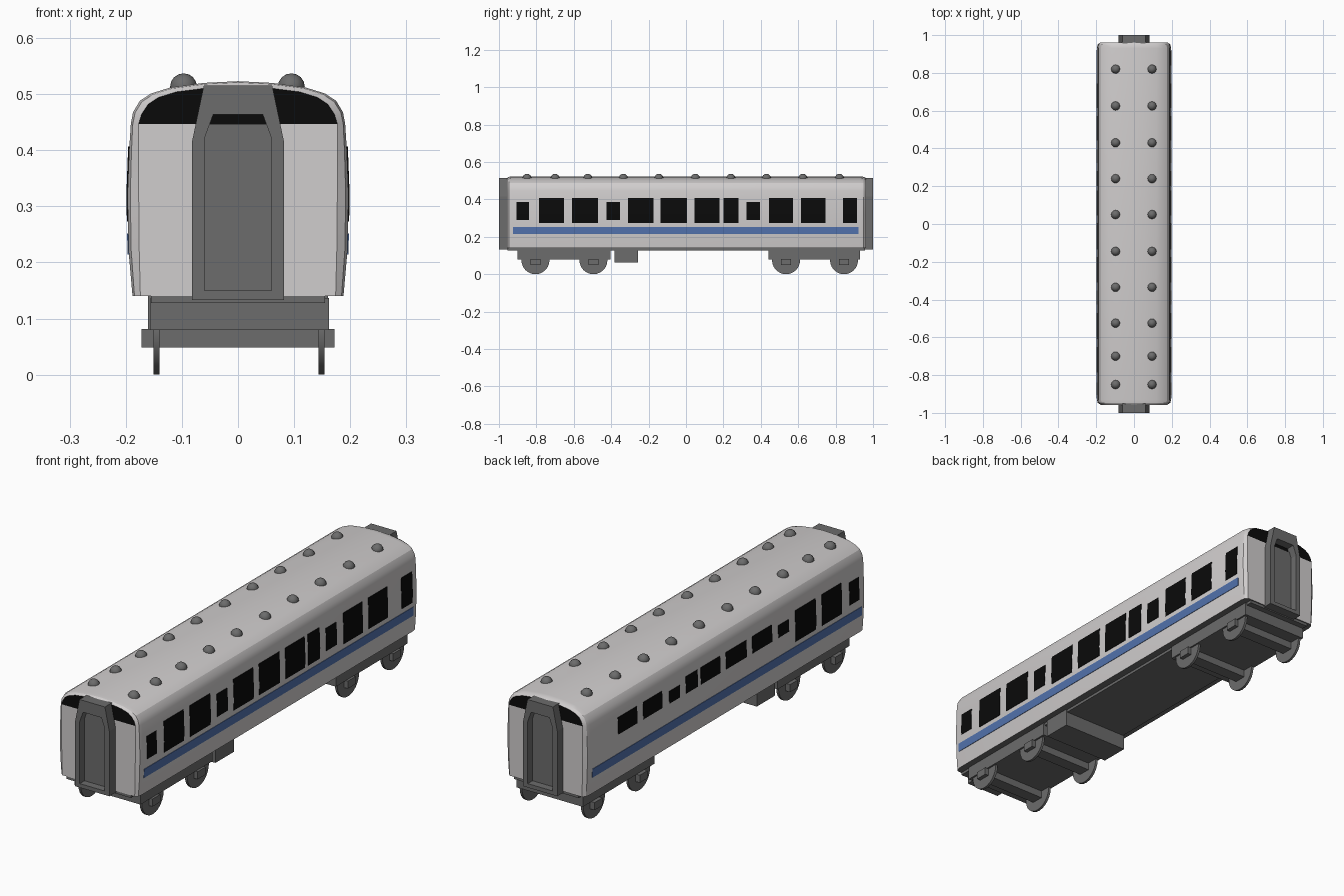
import bpy, bmesh, math

if "Cube" in bpy.data.objects:
    bpy.data.objects.remove(bpy.data.objects["Cube"])


def material(name, rgb):
    m = bpy.data.materials.new(name)
    m.diffuse_color = (*rgb, 1)
    m.use_nodes = True
    m.node_tree.nodes["Principled BSDF"].inputs["Base Color"].default_value = m.diffuse_color
    return m


PAINT = material("light_grey_paint", (0.63, 0.61, 0.61))
METAL = material("dark_grey_metal", (0.15, 0.15, 0.15))
GLASS = material("black_glass", (0.003, 0.003, 0.003))
BLUE = material("blue_stripe", (0.085, 0.17, 0.42))


def finish(bm, name, mats, smooth=None):
    bmesh.ops.recalc_face_normals(bm, faces=bm.faces)
    me = bpy.data.meshes.new(name)
    bm.to_mesh(me)
    bm.free()
    for m in mats:
        me.materials.append(m)
    ob = bpy.data.objects.new(name, me)
    bpy.context.collection.objects.link(ob)
    if smooth:
        bpy.ops.object.select_all(action='DESELECT')
        ob.select_set(True)
        bpy.context.view_layer.objects.active = ob
        bpy.ops.object.shade_smooth_by_angle(angle=math.radians(smooth))
    return ob


def ring(bm, pts, y):
    return [bm.verts.new((x, y, z)) for x, z in pts]


def bridge(bm, a, b):
    n = len(a)
    return [bm.faces.new((a[i], a[(i + 1) % n], b[(i + 1) % n], b[i])) for i in range(n)]


def prism(bm, pts, y0, y1):
    a, b = ring(bm, pts, y0), ring(bm, pts, y1)
    bridge(bm, a, b)
    bm.faces.new(a)
    bm.faces.new(b)


def box(bm, x0, x1, y0, y1, z0, z1):
    prism(bm, [(x0, z0), (x1, z0), (x1, z1), (x0, z1)], y0, y1)


def mirrored(half):
    """Close a right-hand outline with its mirror image."""
    return half + [(-x, z) for x, z in reversed(half) if x > 0]


# Car body: one cross-section, drawn in slightly at both ends
SIDE = [(0.188, 0.14), (0.195, 0.22), (0.197, 0.32), (0.194, 0.40), (0.191, 0.447),
        (0.187, 0.468), (0.175, 0.488), (0.155, 0.501), (0.12, 0.512), (0.06, 0.520), (0, 0.523)]
END = [(0.174, 0.14), (0.176, 0.22), (0.177, 0.32), (0.177, 0.40), (0.177, 0.447),
       (0.172, 0.464), (0.160, 0.482), (0.142, 0.494), (0.11, 0.504), (0.055, 0.511), (0, 0.514)]
MID = [((3 * a + b) / 4, (3 * c + d) / 4) for (a, c), (b, d) in zip(SIDE, END)]
bm = bmesh.new()
rings = [ring(bm, mirrored(p), y) for p, y in
         ((END, -0.957), (MID, -0.947), (SIDE, -0.93), (SIDE, 0.93), (MID, 0.95), (END, 0.962))]
for a, b in zip(rings, rings[1:]):
    bridge(bm, a, b)[-1].material_index = 1        # underside
for r in (rings[0], rings[-1]):
    n = len(r)
    bm.faces.new(r[:5] + r[n - 5:])                # painted end wall
    bm.faces.new(r[4:n - 4]).material_index = 2    # black band above it
finish(bm, "car_body", [PAINT, METAL, GLASS], 25)


def side_x(z):
    for (xa, za), (xb, zb) in zip(SIDE, SIDE[1:]):
        if za <= z <= zb:
            return xa + (xb - xa) * (z - za) / (zb - za)


def side_plate(bm, s, y0, y1, z0, z1):
    """Thin plate following the curve of the side wall."""
    zs = [z0] + [z for _, z in SIDE if z0 < z < z1] + [z1]
    outer = [(s * (side_x(z) + 0.002), z) for z in zs]
    inner = [(s * (side_x(z) - 0.002), z) for z in reversed(zs)]
    prism(bm, outer + inner, y0, y1)


# Side windows: (start, end, is small)
WINDOWS = [(-0.905, -0.84, 1), (-0.787, -0.652, 0), (-0.61, -0.47, 0), (-0.425, -0.353, 1),
           (-0.31, -0.175, 0), (-0.135, 0.005, 0), (0.045, 0.178, 0), (0.20, 0.28, 0),
           (0.323, 0.395, 1), (0.443, 0.573, 0), (0.615, 0.745, 0), (0.84, 0.915, 0)]
for s, label in ((1, "right"), (-1, "left")):
    bm = bmesh.new()
    for y0, y1, small in WINDOWS:
        z0, z1 = (0.289, 0.387) if small else (0.273, 0.407)
        if s < 0:                                  # left panes show only their upper part
            if y0 > 0.8:
                continue
            if y0 > -0.6:
                z0 = 0.335
        side_plate(bm, s, y0, y1, z0, z1)
    finish(bm, label + "_windows", [GLASS])
    bm = bmesh.new()
    side_plate(bm, s, -0.925, 0.922, 0.214, 0.252)
    finish(bm, label + "_stripe", [BLUE])

# Gangway frames with a recessed door at each end
OUTER = mirrored([(0.082, 0.133), (0.082, 0.415), (0.061, 0.515)])
INNER = mirrored([(0.060, 0.150), (0.060, 0.420), (0.044, 0.464)])
DOOR = mirrored([(0.061, 0.149), (0.061, 0.420), (0.052, 0.447)])
for s, label in ((-1, "front"), (1, "back")):
    bm = bmesh.new()
    ob_, ib = ring(bm, OUTER, s * 0.95), ring(bm, INNER, s * 0.95)
    of, inf = ring(bm, OUTER, s), ring(bm, INNER, s)
    for a, b in ((ob_, of), (of, inf), (inf, ib), (ib, ob_)):
        bridge(bm, a, b)
    finish(bm, label + "_gangway", [METAL])
    bm = bmesh.new()
    prism(bm, DOOR, s * 0.955, s * 0.967)
    finish(bm, label + "_gangway_door", [METAL])

# Roof vents: two rows of low domes
bm = bmesh.new()
for y in (0.82, 0.625, 0.43, 0.24, 0.05, -0.145, -0.335, -0.525, -0.70, -0.85):
    for x in (-0.097, 0.095):
        made = bmesh.ops.create_uvsphere(bm, u_segments=12, v_segments=8, radius=0.024)
        bmesh.ops.translate(bm, verts=made["verts"], vec=(x, y, 0.513))
finish(bm, "roof_vents", [METAL], 40)

# Floor slab and equipment box
bm = bmesh.new()
box(bm, -0.155, 0.155, -0.955, 0.957, 0.128, 0.142)
finish(bm, "underframe", [METAL])
bm = bmesh.new()
box(bm, -0.16, 0.16, -0.383, -0.257, 0.063, 0.14)
finish(bm, "equipment_box", [METAL])

# Bogies: frame, axle beams and thin wheels
for label, y0, y1, axles in (("front", -0.90, -0.405, (-0.805, -0.495)),
                             ("back", 0.44, 0.93, (0.535, 0.845))):
    bm = bmesh.new()
    box(bm, -0.156, 0.162, y0, y1, 0.08, 0.137)
    finish(bm, label + "_bogie_frame", [METAL])
    bm = bmesh.new()
    for y in axles:
        box(bm, -0.172, 0.172, y - 0.027, y + 0.027, 0.048, 0.081)
    finish(bm, label + "_axle_beams", [METAL])
    bm = bmesh.new()
    for y in axles:
        for x in (-0.145, 0.149):
            made = bmesh.ops.create_cone(bm, cap_ends=True, segments=24, radius1=0.075,
                                         radius2=0.075, depth=0.011)
            for v in made["verts"]:                # lay the disc on its side
                v.co = (x + v.co.z, y + v.co.x, 0.075 + v.co.y)
    finish(bm, label + "_wheels", [METAL], 30)
